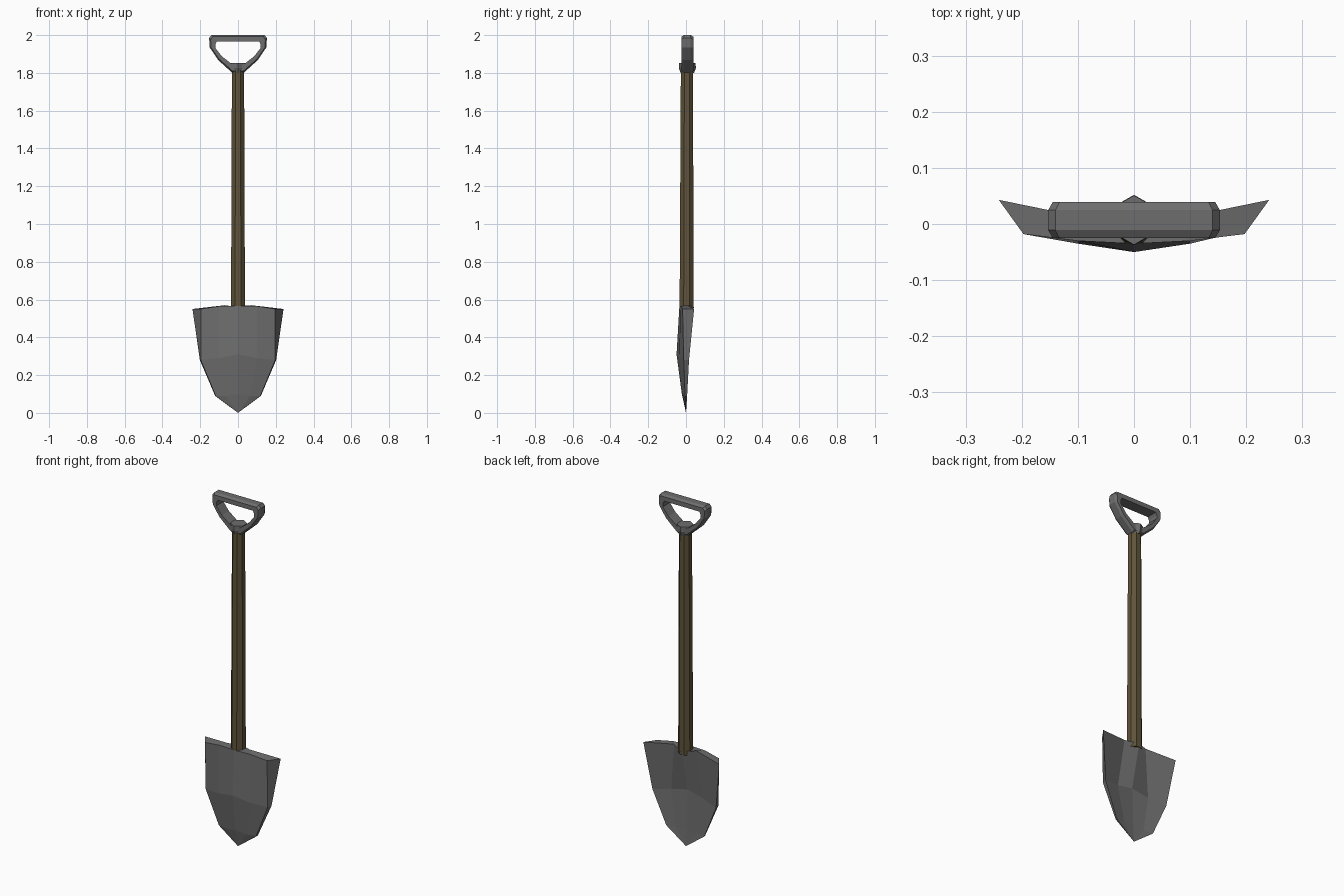
import bpy, bmesh, math
from mathutils import Vector

cube = bpy.data.objects.get("Cube")
if cube:
    bpy.data.objects.remove(cube)


def material(name, rgb):
    m = bpy.data.materials.new(name)
    m.use_nodes = True
    m.diffuse_color = (*rgb, 1)
    m.node_tree.nodes["Principled BSDF"].inputs["Base Color"].default_value = (*rgb, 1)
    return m


metal = material("grey metal", (0.155, 0.155, 0.155))
wood = material("brown wood", (0.115, 0.087, 0.042))


def loft(name, sections, mat, caps="ngon", ring=False, tip=None):
    """Skin a list of equal closed sections; cap ends, close into a ring or end in a tip."""
    bm = bmesh.new()
    rows = [[bm.verts.new(p) for p in s] for s in sections]
    n = len(rows[0])
    pairs = list(zip(rows, rows[1:])) + ([(rows[-1], rows[0])] if ring else [])
    for a, b in pairs:
        for i in range(n):
            j = (i + 1) % n
            bm.faces.new((a[i], a[j], b[j], b[i]))
    if caps == "strip":
        for i in range(n // 2 - 1):
            r = rows[0]
            bm.faces.new((r[i], r[i + 1], r[n - 2 - i], r[n - 1 - i]))
    elif not ring:
        bm.faces.new(rows[0])
        bm.faces.new(rows[-1])
    if tip:
        t = bm.verts.new(tip)
        for i in range(n):
            bm.faces.new((rows[-1][i], rows[-1][(i + 1) % n], t))
    bmesh.ops.recalc_face_normals(bm, faces=bm.faces)
    mesh = bpy.data.meshes.new(name)
    bm.to_mesh(mesh)
    bm.free()
    obj = bpy.data.objects.new(name, mesh)
    bpy.context.collection.objects.link(obj)
    mesh.materials.append(mat)
    return obj


def polygon(sides, radius, z, y, turn=0):
    return [(radius * math.cos(turn + i * math.tau / sides),
             y + radius * math.sin(turn + i * math.tau / sides), z) for i in range(sides)]


def mirrored(half):
    return [(-x, y, z) for x, y, z in reversed(half[1:])] + half


# Blade: front and back half rows, centre to rim, scooped towards the back
front = [
    [(0, -0.035, 0.565), (0.1, -0.03, 0.565), (0.197, -0.018, 0.55)],
    [(0, -0.05, 0.31), (0.1, -0.035, 0.29), (0.197, -0.012, 0.28)],
    [(0, -0.022, 0.1), (0.065, -0.015, 0.09), (0.118, -0.005, 0.09)],
]
back = [
    [(0, 0.042, 0.56), (0.07, 0.008, 0.57), (0.241, 0.043, 0.55)],
    [(0, -0.015, 0.32), (0.1, -0.008, 0.3), (0.202, 0.016, 0.28)],
    [(0, -0.006, 0.1), (0.065, -0.001, 0.09), (0.121, 0.006, 0.09)],
]
loft("blade", [mirrored(f) + mirrored(b)[::-1] for f, b in zip(front, back)],
     metal, caps="strip", tip=(0, 0, 0))

# Shaft: slightly tapered octagon
turn = math.pi / 8
loft("shaft", [polygon(8, 0.040, 0.54, 0.003, turn),
               polygon(8, 0.035, 1.82, 0.005, turn)], wood)

# Collar: hexagon pointing front and back
turn = math.pi / 6
loft("collar", [polygon(6, 0.036, 1.80, 0.007, turn),
                polygon(6, 0.045, 1.825, 0.007, turn),
                polygon(6, 0.044, 1.853, 0.007, turn)], metal)

# D-shaped grip: outer and inner outline with chamfered section
outer = [(0.03, 1.80), (0.105, 1.868), (0.15, 1.935), (0.153, 1.985), (0.14, 2.0)]
inner = [(0.03, 1.845), (0.085, 1.887), (0.12, 1.932), (0.12, 1.95), (0.112, 1.966)]
profile = [(0, -0.018), (0.25, -0.032), (1, -0.032), (1, 0.032), (0.25, 0.032), (0, 0.018)]
half = []
for o, i in zip(outer, inner):
    o, i = Vector(o), Vector(i)
    half.append([(o.lerp(i, t).x, 0.007 + y, o.lerp(i, t).y) for t, y in profile])
other = [[(-x, y, z) for x, y, z in s] for s in reversed(half)]
loft("grip", half + other, metal, ring=True)
